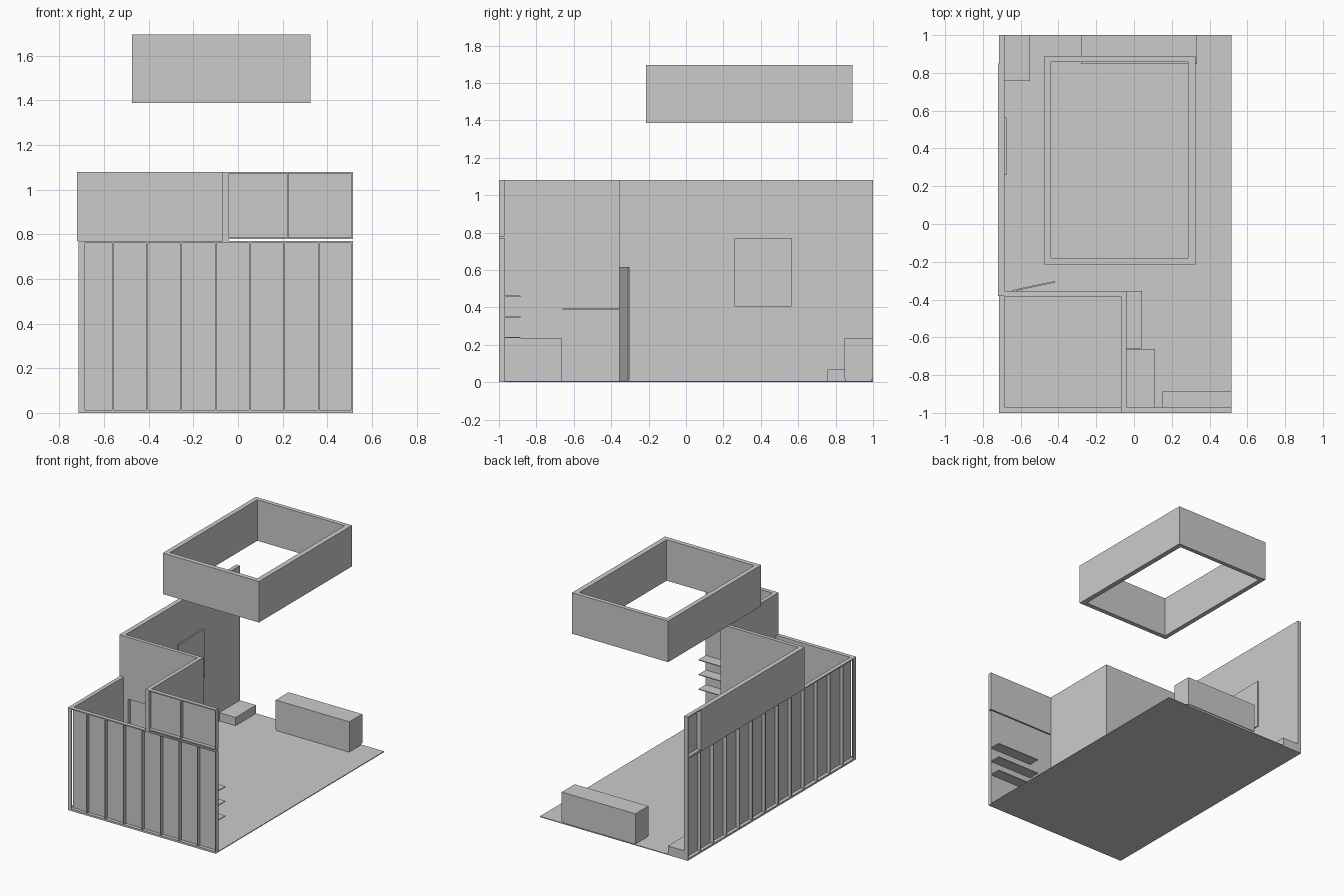
import bpy, bmesh, math
from mathutils import Vector, Matrix

if "Cube" in bpy.data.objects:
    bpy.data.objects.remove(bpy.data.objects["Cube"])

BASE = 0.006    # carpet thickness
LOW, HIGH = 0.77, 1.08
POST = 0.008    # visible width of the wall posts


def finish(name, bm):
    bmesh.ops.recalc_face_normals(bm, faces=bm.faces)
    me = bpy.data.meshes.new(name)
    bm.to_mesh(me)
    bm.free()
    ob = bpy.data.objects.new(name, me)
    bpy.context.collection.objects.link(ob)
    return ob


def add_box(bm, x, y, z):
    lo, hi = Vector((x[0], y[0], z[0])), Vector((x[1], y[1], z[1]))
    m = Matrix.Translation((lo + hi) / 2) @ Matrix.Diagonal((*(hi - lo), 1))
    bmesh.ops.create_cube(bm, size=1, matrix=m)


def box(name, x, y, z):
    bm = bmesh.new()
    add_box(bm, x, y, z)
    return finish(name, bm)


def panel_wall(name, axis, span, outer, inner, z, cells, panel_start):
    """Posts and rails on the outside, thin smooth panel on the inside."""
    bm = bmesh.new()

    def part(a, d, h):
        add_box(bm, *((a, d) if axis == 'x' else (d, a)), h)

    a0, a1 = span
    depth = (outer, inner)
    part((panel_start, a1), (inner - 0.004, inner), z)
    for h in (z[0], z[1] - POST):
        part(span, depth, (h, h + POST))
    step = (a1 - a0) / cells
    for i in range(cells + 1):
        c = min(max(a0 + i * step, a0 + POST / 2), a1 - POST / 2)
        part((c - POST / 2, c + POST / 2), depth, (z[0] + POST, z[1] - POST))
    return finish(name, bm)


# Floor
box("carpet", (-0.715, 0.515), (-1, 1), (0, BASE))

# Outer panelled walls
panel_wall("front_wall_lower", 'x', (-0.715, 0.515), -1, -0.97, (BASE, LOW), 8, -0.689)
panel_wall("front_wall_upper", 'x', (-0.07, 0.515), -1, -0.97, (LOW + POST, HIGH), 2, -0.07)
panel_wall("left_wall_lower", 'y', (-1, 1), -0.715, -0.685, (BASE, LOW), 13, -0.974)
panel_wall("left_wall_upper", 'y', (-0.38, 1), -0.715, -0.685, (LOW, HIGH), 9, -0.38)
box("left_fascia_board", (-0.72, -0.715), (-0.38, 0.85), (LOW, HIGH))

# Storage room walls, the rear one with a doorway
DOOR_X, DOOR_TOP = (-0.645, -0.415), 0.615
profile = [(-0.685, BASE), (DOOR_X[0], BASE), (DOOR_X[0], DOOR_TOP), (DOOR_X[1], DOOR_TOP),
           (DOOR_X[1], BASE), (-0.04, BASE), (-0.04, HIGH), (-0.685, HIGH)]
bm = bmesh.new()
face = bm.faces.new([bm.verts.new((x, -0.383, z)) for x, z in profile])
ext = bmesh.ops.extrude_face_region(bm, geom=[face])
bmesh.ops.translate(bm, vec=(0, 0.028, 0),
                    verts=[g for g in ext["geom"] if isinstance(g, bmesh.types.BMVert)])
finish("storage_rear_wall", bm)
box("storage_side_wall", (-0.07, -0.04), (-0.97, -0.383), (BASE, HIGH))
box("storage_side_wall_end", (-0.07, -0.04), (-1, -0.97), (LOW, HIGH))

# Door standing ajar
door = box("storage_door", (0, 0.232), (-0.004, 0.004), (0, 0.605))
door.location = (DOOR_X[0], -0.354, 0.01)
door.rotation_euler.z = math.atan2(0.048, 0.225)

# Shelves on the front wall
for i, z in enumerate((0.24, 0.35, 0.46)):
    box(f"wall_shelf_{i + 1}", (0.15, 0.515), (-0.97, -0.885), (z - 0.003, z + 0.003))

# Counter top shelf and cabinet against the storage room
box("side_shelf", (-0.04, 0.042), (-0.66, -0.355), (0.387, 0.393))
box("side_cabinet", (-0.04, 0.11), (-0.97, -0.662), (BASE, 0.237))

# Reception counter with recessed plinth, and low plinth in the corner
box("reception_counter", (-0.28, 0.333), (0.847, 1), (0.018, 0.237))
box("reception_counter_plinth", (-0.275, 0.328), (0.852, 0.995), (BASE, 0.018))
box("corner_podium", (-0.685, -0.55), (0.757, 1), (BASE, 0.068))

# Screen on the left wall
box("wall_screen", (-0.685, -0.676), (0.26, 0.565), (0.405, 0.772))

# Hanging rectangular frame
bm = bmesh.new()
outer = (-0.475, 0.325, -0.215, 0.89)
inner = (-0.44, 0.287, -0.18, 0.858)
rings = []
for i, j in ((0, 2), (1, 2), (1, 3), (0, 3)):
    rings.append([bm.verts.new((r[i], r[j], z)) for r, z in
                  ((outer, 1.387), (outer, 1.695), (inner, 1.695), (inner, 1.387))])
for a, b in zip(rings, rings[1:] + rings[:1]):
    for k in range(4):
        n = (k + 1) % 4
        bm.faces.new((a[k], b[k], b[n], a[n]))
finish("hanging_frame", bm)
